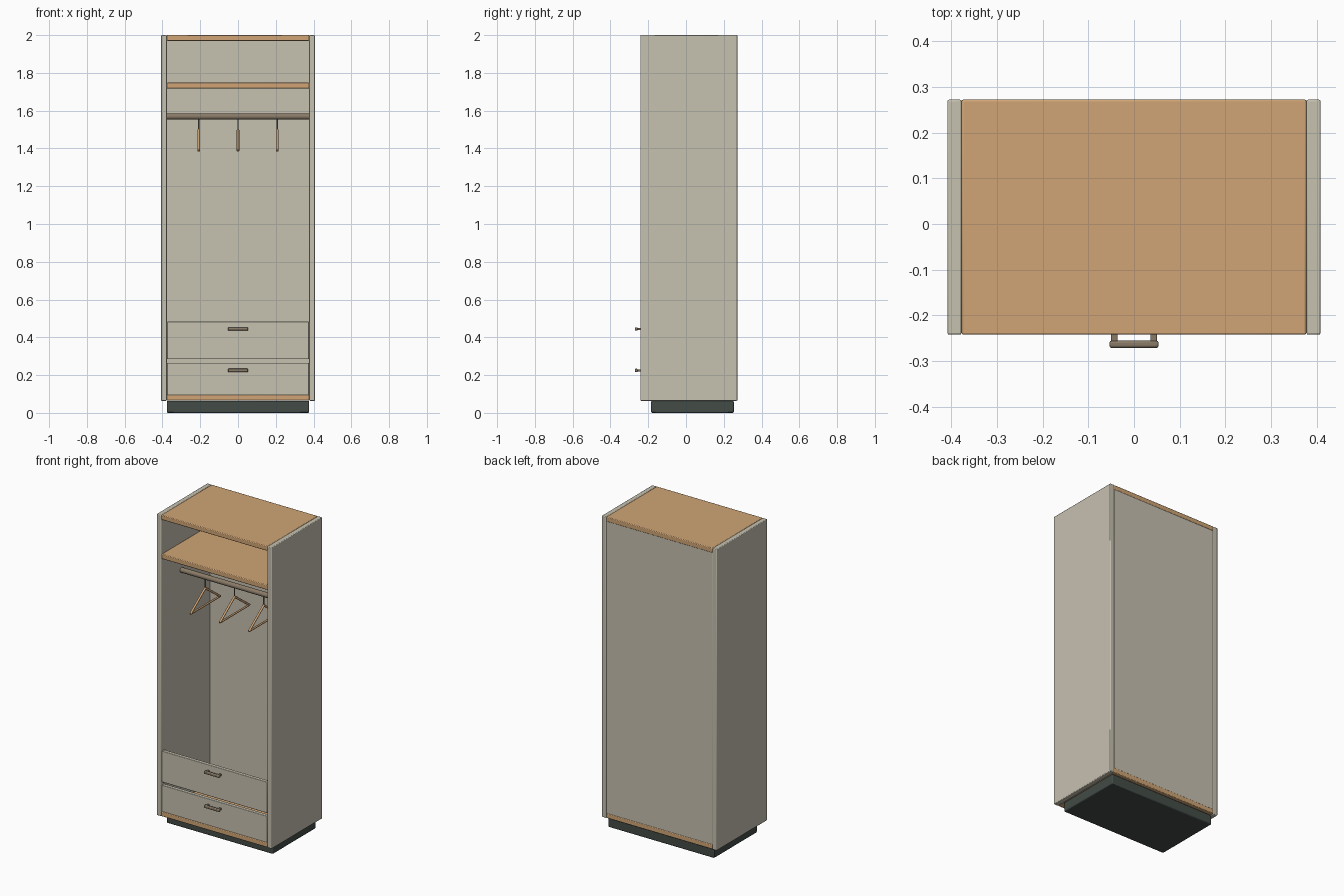
import bpy
from mathutils import Vector

if "Cube" in bpy.data.objects:
    bpy.data.objects.remove(bpy.data.objects["Cube"])


def material(name, rgb):
    m = bpy.data.materials.new(name)
    m.diffuse_color = (*rgb, 1)
    m.use_nodes = True
    m.node_tree.nodes["Principled BSDF"].inputs["Base Color"].default_value = m.diffuse_color
    return m


BEIGE = material("warm_grey_paint", (0.565, 0.533, 0.434))
WOOD = material("light_wood", (0.63, 0.376, 0.181))
DARK = material("charcoal_plinth", (0.056, 0.072, 0.063))
METAL = material("bronze_metal", (0.25, 0.195, 0.135))


def box(name, lo, hi, mat, bevel=0.004):
    """Softly bevelled board between two opposite corners."""
    lo, hi = Vector(lo), Vector(hi)
    bpy.ops.mesh.primitive_cube_add(size=1, location=(lo + hi) / 2)
    ob = bpy.context.object
    ob.name = name
    ob.scale = hi - lo
    bpy.ops.object.transform_apply(location=False, rotation=False, scale=True)
    mod = ob.modifiers.new("soft_edges", "BEVEL")
    mod.width, mod.segments = bevel, 2
    ob.data.materials.append(mat)
    bpy.ops.object.shade_smooth_by_angle()
    return ob


def rod(name, a, b, radius, mat, sides=16):
    """Round bar between two points."""
    a, b = Vector(a), Vector(b)
    bpy.ops.mesh.primitive_cylinder_add(vertices=sides, radius=radius,
                                        depth=(b - a).length, location=(a + b) / 2)
    ob = bpy.context.object
    ob.name = name
    ob.rotation_euler = (b - a).to_track_quat("Z", "Y").to_euler()
    ob.data.materials.append(mat)
    bpy.ops.object.shade_smooth_by_angle()
    return ob


W, OUT = 0.377, 0.408          # inner and outer half width
FRONT, BACK = -0.242, 0.272

# Carcass
box("plinth", (-W, -0.185, 0), (W, 0.253, 0.064), DARK, 0.006)
for side, s in (("left", -1), ("right", 1)):
    x0, x1 = sorted((s * W, s * OUT))
    box(side + "_side_panel", (x0, FRONT, 0.064), (x1, BACK, 2), BEIGE)
box("bottom_board", (-W, FRONT, 0.065), (W, BACK, 0.096), WOOD)
box("top_board", (-W, FRONT, 1.97), (W, BACK, 2), WOOD)
box("hat_shelf", (-W, FRONT + 0.004, 1.717), (W, 0.256, 1.748), WOOD)
box("back_panel", (-W, 0.255, 0.094), (W, 0.27, 1.972), BEIGE, 0.001)

# Drawer fronts with bar handles
for level, z in (("lower", 0.065), ("upper", 0.284)):
    box(level + "_drawer_front", (-W + 0.002, -0.239, max(z, 0.094)),
        (W - 0.002, -0.215, z + 0.2), BEIGE, 0.003)
    hz = z + 0.16
    box(level + "_handle_bar", (-0.054, -0.271, hz - 0.009),
        (0.054, -0.255, hz + 0.009), METAL, 0.005)
    for s in (-1, 1):
        box(level + "_handle_post", (s * 0.043 - 0.007, -0.257, hz - 0.006),
            (s * 0.043 + 0.007, -0.236, hz + 0.006), METAL, 0.002)

# Clothes rail
RAIL_Y, RAIL_Z = -0.035, 1.569
rod("clothes_rail", (-W, RAIL_Y, RAIL_Z), (W, RAIL_Y, RAIL_Z), 0.016, METAL, 24)

# Hangers: a hook wire above a wooden triangle
for x in (-0.208, 0, 0.208):
    apex = (x, RAIL_Y, 1.498)
    ends = [(x, RAIL_Y + s * 0.15, 1.388) for s in (-1, 1)]
    rod("hanger_hook", (x, RAIL_Y, RAIL_Z - 0.01), apex, 0.004, METAL, 10)
    for end in ends:
        rod("hanger_arm", apex, end, 0.0068, WOOD, 12)
    rod("hanger_bar", *ends, 0.006, WOOD, 12)
